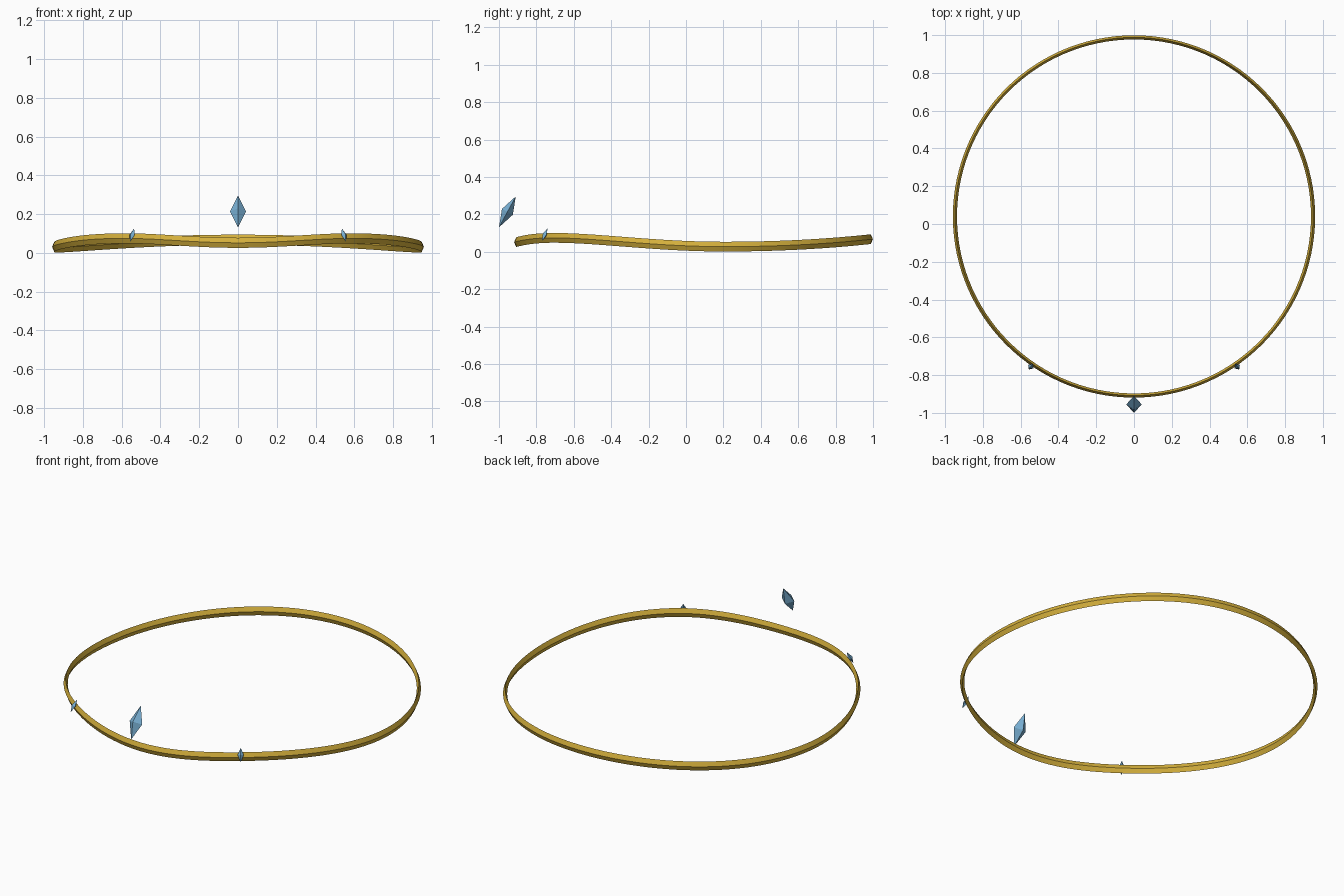
import bpy, bmesh, math
from mathutils import Matrix, Vector

if "Cube" in bpy.data.objects:
    bpy.data.objects.remove(bpy.data.objects["Cube"])

CENTRE_Y = 0.04      # centre of the circlet
RADIUS = 0.948


def material(name, rgb):
    m = bpy.data.materials.new(name)
    m.diffuse_color = (*rgb, 1.0)
    m.use_nodes = True
    m.node_tree.nodes["Principled BSDF"].inputs["Base Color"].default_value = m.diffuse_color
    return m


GOLD = material("gold", (0.66, 0.43, 0.045))
BLUE = material("pale_blue", (0.19, 0.43, 0.65))


def finish(name, bm, mat):
    bmesh.ops.recalc_face_normals(bm, faces=bm.faces)
    mesh = bpy.data.meshes.new(name)
    bm.to_mesh(mesh)
    bm.free()
    mesh.materials.append(mat)
    ob = bpy.data.objects.new(name, mesh)
    bpy.context.collection.objects.link(ob)
    return ob


def band_height(deg):
    """Height of the wavy band, by angle away from the front."""
    keys = [(0, 0.052), (38, 0.075), (100, 0.028), (180, 0.068)]
    a = abs((deg + 180) % 360 - 180)
    for (a0, z0), (a1, z1) in zip(keys, keys[1:]):
        if a <= a1:
            s = (1 - math.cos(math.pi * (a - a0) / (a1 - a0))) / 2
            return z0 + (z1 - z0) * s
    return keys[-1][1]


# Circlet band: tall diamond section swept round a wavy circle
bm = bmesh.new()
section = [(0.011, 0), (0, 0.026), (-0.011, 0), (0, -0.026)]
steps = 120
rings = []
for i in range(steps):
    deg = 360 * i / steps
    p = math.radians(deg)
    z = band_height(deg)
    rings.append([bm.verts.new(((RADIUS + dr) * math.sin(p),
                                CENTRE_Y - (RADIUS + dr) * math.cos(p),
                                z + dz)) for dr, dz in section])
for i in range(steps):
    a, b = rings[i], rings[(i + 1) % steps]
    for k in range(4):
        n = (k + 1) % 4
        bm.faces.new((a[k], a[n], b[n], b[k]))
band = finish("circlet_band", bm, GOLD)
bpy.context.view_layer.objects.active = band
band.select_set(True)
bpy.ops.object.shade_smooth_by_angle(angle=math.radians(20))


def gem(name, deg, radius, z, size):
    """Four-sided double pyramid leaning in towards the centre."""
    bm = bmesh.new()
    girdle = [bm.verts.new(v) for v in
              ((0.041, 0, 0), (0, 0.033, 0), (-0.041, 0, 0), (0, -0.033, 0))]
    for tip in (bm.verts.new((0, 0, 0.094)), bm.verts.new((0, 0, -0.094))):
        for k in range(4):
            bm.faces.new((girdle[k], girdle[(k + 1) % 4], tip))
    p = math.radians(deg)
    place = (Matrix.Translation((0, CENTRE_Y, 0)) @ Matrix.Rotation(p, 4, 'Z')
             @ Matrix.Translation((0, -radius, z))
             @ Matrix.Rotation(math.radians(-28.5), 4, 'X')
             @ Matrix.Scale(size, 4))
    bm.transform(place)
    finish(name, bm, BLUE)


# Floating centre gem and the two small gems on the band
gem("centre_gem", 0, 0.995, 0.214, 1.0)
for side, deg in (("right", 34.5), ("left", -34.5)):
    gem(side + "_small_gem", deg, 0.965, 0.092, 0.41)
